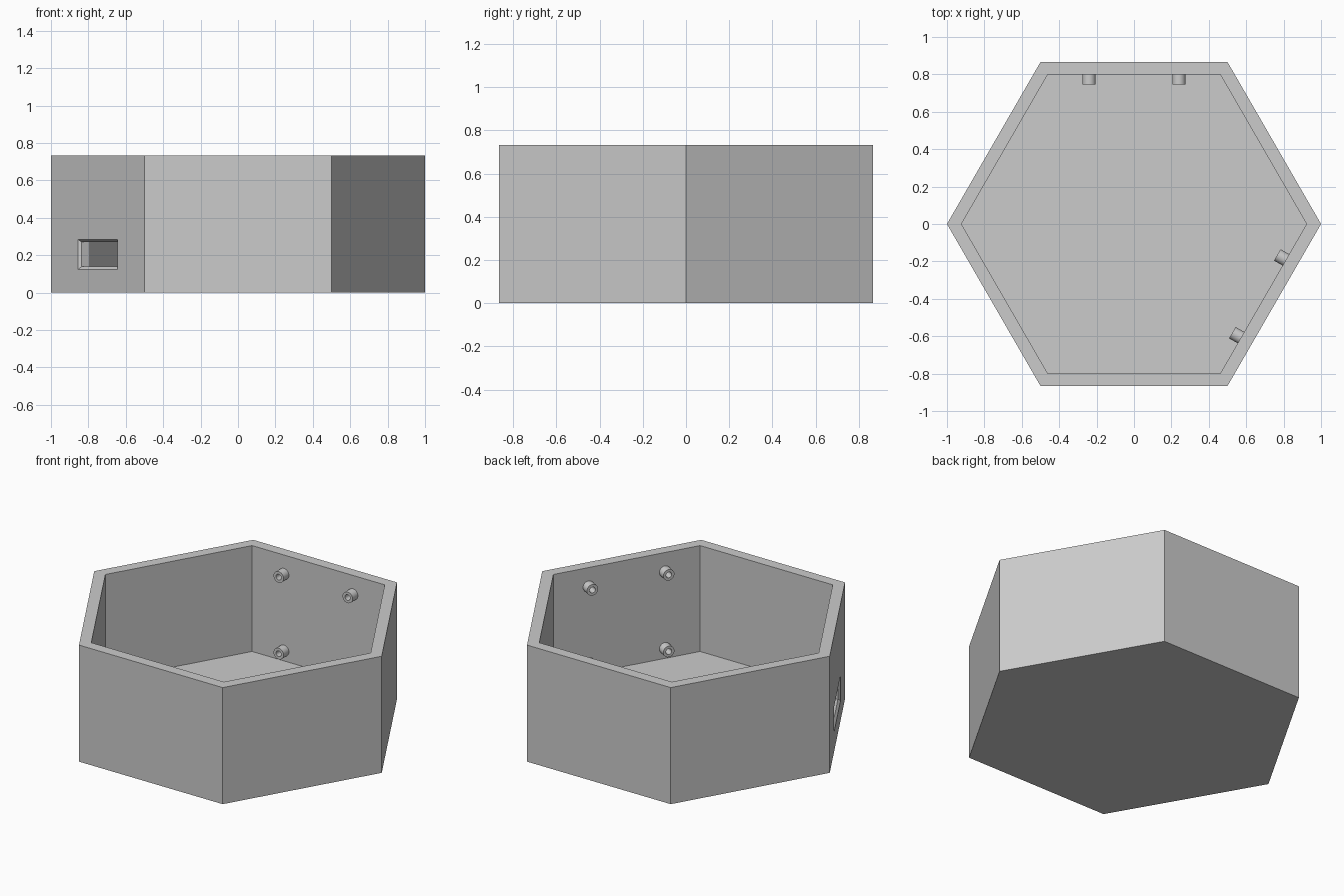
import bpy, bmesh
from math import sin, cos, pi, radians
from mathutils import Matrix

cube = bpy.data.objects.get("Cube")
if cube:
    bpy.data.objects.remove(cube, do_unlink=True)

HEIGHT = 0.733
WALL = 0.067
APOTHEM = cos(pi / 6)
INNER = APOTHEM - WALL

grey = bpy.data.materials.new("plain grey")
grey.use_nodes = True
grey.diffuse_color = (0.6, 0.6, 0.6, 1)
grey.node_tree.nodes["Principled BSDF"].inputs["Base Color"].default_value = (0.6, 0.6, 0.6, 1)


def wall_frame(degrees, distance, along, z):
    """Local x runs along the wall, y is up, z points outward."""
    a = radians(degrees)
    frame = Matrix(((-sin(a), 0, cos(a), 0), (cos(a), 0, sin(a), 0), (0, 1, 0, 0), (0, 0, 0, 1)))
    return frame @ Matrix.Translation((along, z, distance))


def loft(name, rings, matrix=None, capped=True, closed=False):
    """Skin a list of point rings into one object."""
    bm = bmesh.new()
    loops = [[bm.verts.new(p) for p in ring] for ring in rings]
    pairs = list(zip(loops, loops[1:]))
    if closed:
        pairs.append((loops[-1], loops[0]))
    for a, b in pairs:
        n = len(a)
        for i in range(n):
            j = (i + 1) % n
            bm.faces.new((a[i], a[j], b[j], b[i]))
    if capped:
        bm.faces.new(loops[0])
        bm.faces.new(loops[-1])
    if matrix:
        bm.transform(matrix)
    bmesh.ops.recalc_face_normals(bm, faces=bm.faces)
    mesh = bpy.data.meshes.new(name)
    bm.to_mesh(mesh)
    bm.free()
    mesh.materials.append(grey)
    obj = bpy.data.objects.new(name, mesh)
    bpy.context.collection.objects.link(obj)
    return obj


def circle(radius, z, sides):
    return [(radius * cos(2 * pi * i / sides), radius * sin(2 * pi * i / sides), z) for i in range(sides)]


def rectangle(w, h, z):
    return [(-w, -h, z), (w, -h, z), (w, h, z), (-w, h, z)]


def activate(obj):
    bpy.ops.object.select_all(action="DESELECT")
    obj.select_set(True)
    bpy.context.view_layer.objects.active = obj


# Open six-sided tray: outside up, over the rim, down to the floor
inner_radius = INNER / APOTHEM
tray = loft("tray", [circle(1, 0, 6), circle(1, HEIGHT, 6),
                     circle(inner_radius, HEIGHT, 6), circle(inner_radius, WALL, 6)])

# Port with a chamfered outer edge, cut through one wall
HALF_W, HALF_H, CHAMFER, OUT = 0.211, 0.08, 0.014, 0.02
cutter = loft("port_cutter", [
    rectangle(HALF_W + OUT, HALF_H + OUT, OUT),
    rectangle(HALF_W - CHAMFER, HALF_H - CHAMFER, -CHAMFER),
    rectangle(HALF_W - CHAMFER, HALF_H - CHAMFER, -WALL - OUT)],
    wall_frame(210, APOTHEM, 0, 0.204))
cutter.hide_render = True
cut = tray.modifiers.new("port", "BOOLEAN")
cut.operation = "DIFFERENCE"
cut.solver = "EXACT"
cut.object = cutter
activate(tray)
bpy.ops.object.modifier_apply(modifier=cut.name)
bpy.data.objects.remove(cutter, do_unlink=True)

# Hollow mounting posts, four on each of two walls
R_OUT, R_IN, LENGTH, SIDES = 0.035, 0.018, 0.053, 24
for wall, angle in (("back", 90), ("front_left", -30)):
    for level, z in (("lower", 0.132), ("upper", 0.614)):
        for side, along in (("a", -0.24), ("b", 0.24)):
            post = loft(f"{wall}_{level}_post_{side}", [
                circle(R_OUT, 0, SIDES), circle(R_OUT, -LENGTH, SIDES),
                circle(R_IN, -LENGTH, SIDES), circle(R_IN, 0, SIDES)],
                wall_frame(angle, INNER, along, z), capped=False, closed=True)
            activate(post)
            bpy.ops.object.shade_smooth_by_angle(angle=radians(30))
